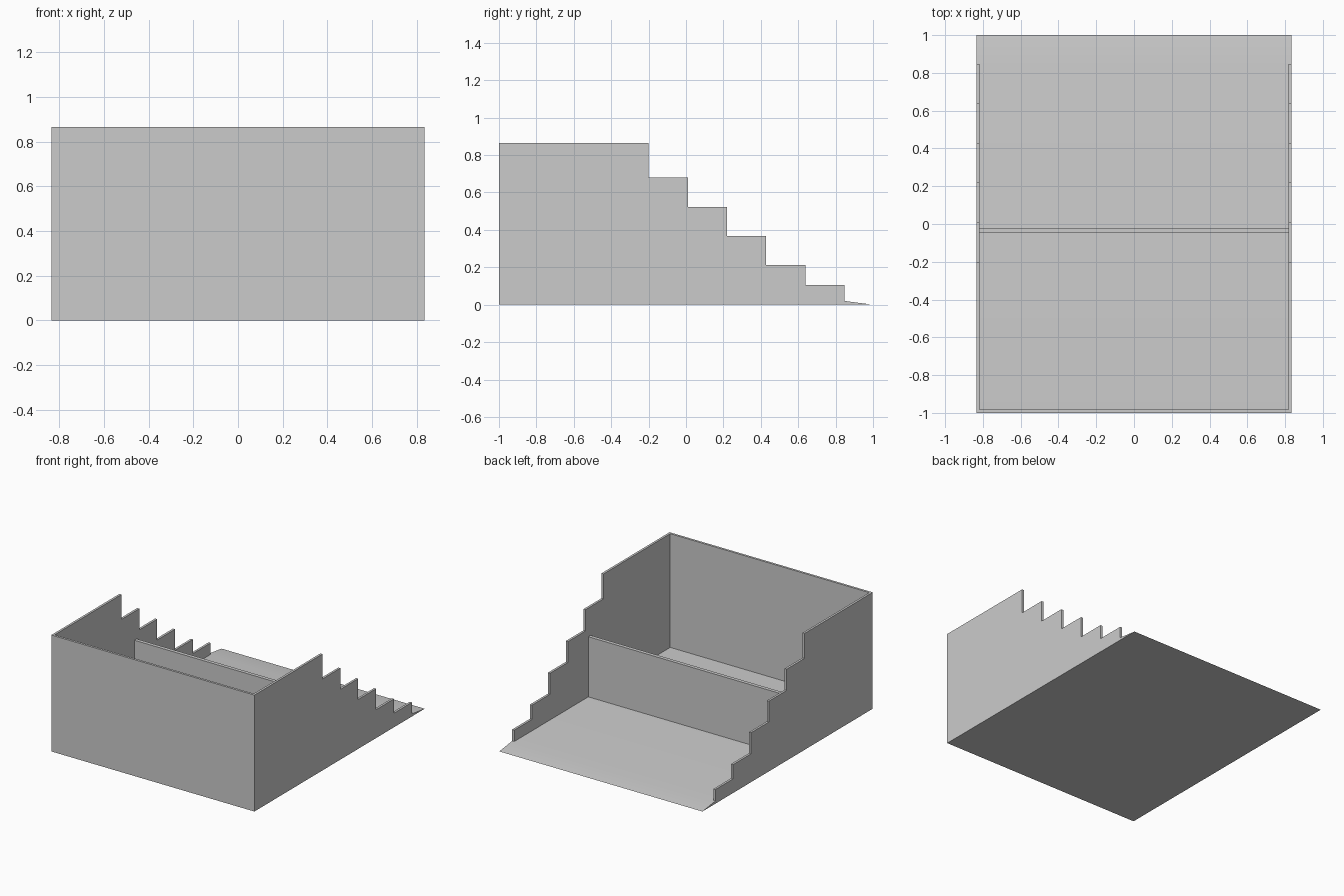
import bpy, bmesh, math

cube = bpy.data.objects.get("Cube")
if cube:
    bpy.data.objects.remove(cube, do_unlink=True)

HALF_W, WALL, FLOOR, TOP = 0.835, 0.017, 0.02, 0.865
WALL_END = 0.848

grey = bpy.data.materials.new("plain grey")
grey.use_nodes = True
colour = (0.6, 0.6, 0.6, 1)
grey.diffuse_color = colour
grey.node_tree.nodes["Principled BSDF"].inputs["Base Color"].default_value = colour


def extrude_profile(name, profile, x0, x1):
    """Sweep a (y, z) outline along x from x0 to x1."""
    bm = bmesh.new()
    face = bm.faces.new([bm.verts.new((x0, y, z)) for y, z in profile])
    swept = bmesh.ops.extrude_face_region(bm, geom=[face])["geom"]
    verts = [v for v in swept if isinstance(v, bmesh.types.BMVert)]
    bmesh.ops.translate(bm, verts=verts, vec=(x1 - x0, 0, 0))
    bmesh.ops.recalc_face_normals(bm, faces=bm.faces)
    mesh = bpy.data.meshes.new(name)
    bm.to_mesh(mesh)
    bm.free()
    mesh.materials.append(grey)
    obj = bpy.data.objects.new(name, mesh)
    bpy.context.collection.objects.link(obj)
    return obj


def rect(y0, y1, z0, z1):
    return [(y0, z0), (y1, z0), (y1, z1), (y0, z1)]


# Floor slab with a thin ramp at the open end, softly shaded into the slab
floor = extrude_profile("floor", [(-1, 0), (1, 0), (WALL_END, FLOOR), (-1, FLOOR)],
                        -HALF_W, HALF_W)
bpy.context.view_layer.objects.active = floor
floor.select_set(True)
bpy.ops.object.shade_smooth_by_angle(angle=math.radians(30))
floor.select_set(False)

# Side walls stepping down toward the open end
heights = [TOP, 0.68, 0.522, 0.367, 0.211, 0.105]
outline = [(WALL_END, FLOOR), (-1, FLOOR), (-1, TOP)]
for i, z in enumerate(heights):
    y = -0.2 + i * 0.2096
    outline.append((y, z))
    if i + 1 < len(heights):
        outline.append((y, heights[i + 1]))
inner = HALF_W - WALL
extrude_profile("left_wall", outline, inner, HALF_W)
extrude_profile("right_wall", outline, -HALF_W, -inner)

# Tall front wall and low cross divider
extrude_profile("front_wall", rect(-1, -1 + WALL, FLOOR, TOP), -inner, inner)
extrude_profile("divider", rect(-0.048, -0.021, FLOOR, 0.467), -inner, inner)
